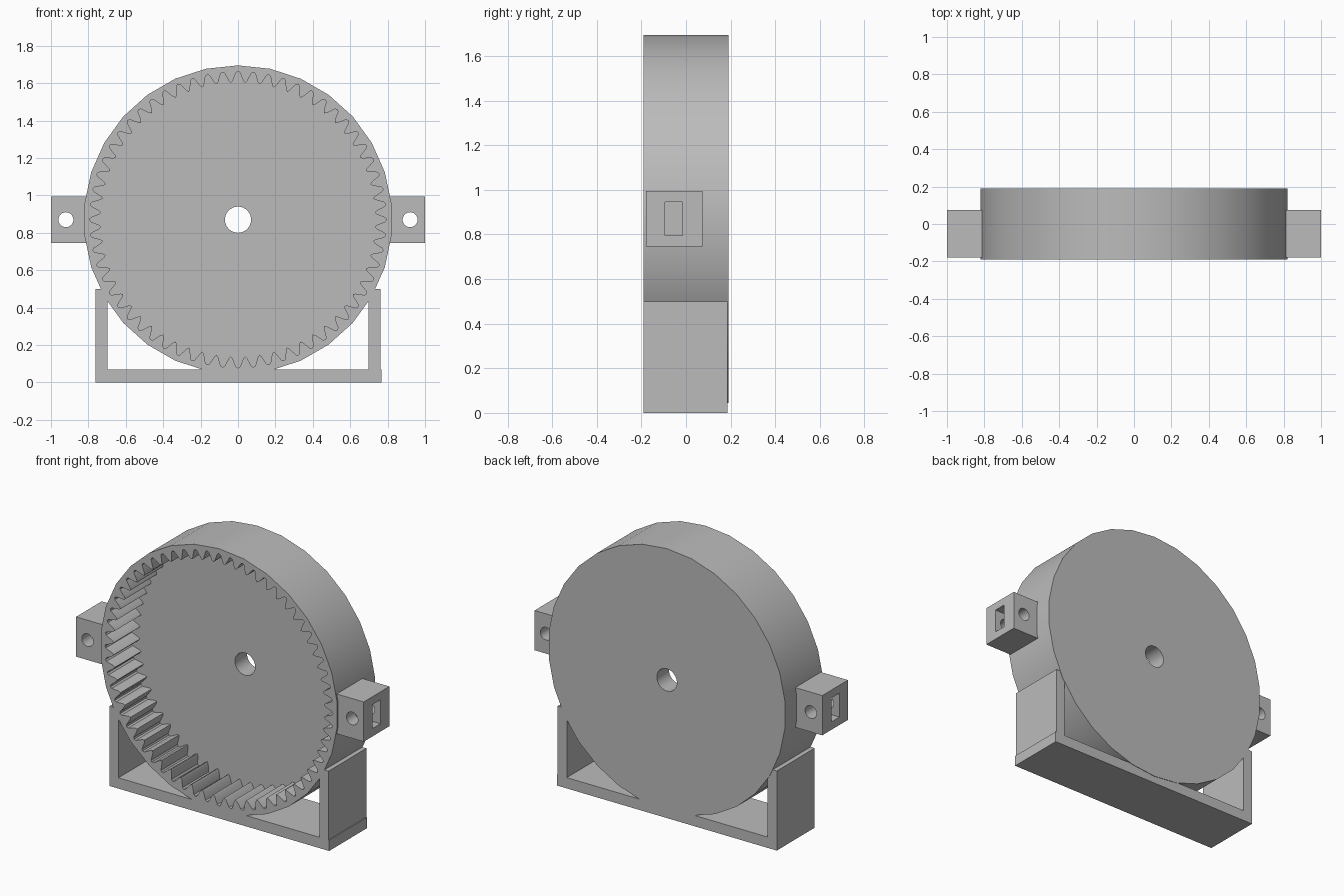
import bpy, bmesh
from math import sin, cos, pi, radians
from mathutils import Matrix

cube = bpy.data.objects.get("Cube")
if cube:
    bpy.data.objects.remove(cube, do_unlink=True)

grey = bpy.data.materials.new("grey plastic")
grey.use_nodes = True
grey.diffuse_color = (0.5, 0.5, 0.5, 1)
grey.node_tree.nodes["Principled BSDF"].inputs["Base Color"].default_value = (0.5, 0.5, 0.5, 1)

AXIS_Z = 0.87
FRONT, BACK, FLOOR = -0.19, 0.19, 0.07
TEETH = 60


def prism(name, outline, y0, y1):
    """Extrude an x-z outline from y0 to y1."""
    bm = bmesh.new()
    face = bm.faces.new([bm.verts.new((x, y0, z)) for x, z in outline])
    ext = bmesh.ops.extrude_face_region(bm, geom=[face])["geom"]
    bmesh.ops.translate(bm, vec=(0, y1 - y0, 0),
                        verts=[g for g in ext if isinstance(g, bmesh.types.BMVert)])
    bmesh.ops.recalc_face_normals(bm, faces=bm.faces)
    mesh = bpy.data.meshes.new(name)
    bm.to_mesh(mesh)
    bm.free()
    mesh.materials.append(grey)
    obj = bpy.data.objects.new(name, mesh)
    bpy.context.collection.objects.link(obj)
    return obj


def disc(cx, cz, r, n):
    return [(cx + r * sin(2 * pi * i / n), cz + r * cos(2 * pi * i / n)) for i in range(n)]


def box(x0, x1, z0, z1):
    return [(x0, z0), (x1, z0), (x1, z1), (x0, z1)]


def cut(obj, cutter):
    mod = obj.modifiers.new("cut", 'BOOLEAN')
    mod.operation, mod.solver, mod.object = 'DIFFERENCE', 'EXACT', cutter
    bpy.context.view_layer.objects.active = obj
    bpy.ops.object.modifier_apply(modifier=mod.name)
    bpy.data.objects.remove(cutter, do_unlink=True)


def smooth(obj):
    bpy.ops.object.select_all(action='DESELECT')
    obj.select_set(True)
    bpy.context.view_layer.objects.active = obj
    bpy.ops.object.shade_smooth_by_angle(angle=radians(25))


# Drum with an internal gear opening at the front and an axle hole in the back
drum = prism("ring_gear_drum", disc(0, AXIS_Z, 0.825, 30), FRONT, BACK)
gear = []
for i in range(TEETH):
    for offset, r in ((-0.37, 0.742), (-0.13, 0.787), (0, 0.793), (0.13, 0.787), (0.37, 0.742), (0.5, 0.732)):
        a = 2 * pi * (i + offset) / TEETH
        gear.append((r * sin(a), AXIS_Z + r * cos(a)))
cut(drum, prism("gear_cutter", gear, FRONT - 0.05, FLOOR))
cut(drum, prism("axle_cutter", disc(0, AXIS_Z, 0.07, 32), -0.3, 0.3))
smooth(drum)

# Side lugs with a bolt hole and a nut slot opening outward
for side, s in (("left", 1), ("right", -1)):
    lug = prism(side + "_lug", box(s * 0.79, s, 0.745, 0.995), -0.18, 0.075)
    cut(lug, prism("slot_cutter", box(s * 0.85, s * 1.1, 0.795, 0.945), -0.095, -0.015))
    cut(lug, prism("bolt_cutter", disc(s * 0.92, AXIS_Z, 0.04, 24), -0.3, 0.3))
    smooth(lug)

# Cradle: each upright is trimmed on top to stay outside the gear opening
for side, s in (("left", 1), ("right", -1)):
    prism(side + "_upright", [(s * 0.698, 0.03), (s * 0.762, 0.03), (s * 0.762, 0.5),
                              (s * 0.73, 0.5), (s * 0.698, 0.46)], FRONT, 0.187)
prism("base_bar", box(-0.762, 0.767, 0, 0.068), FRONT, 0.187)
